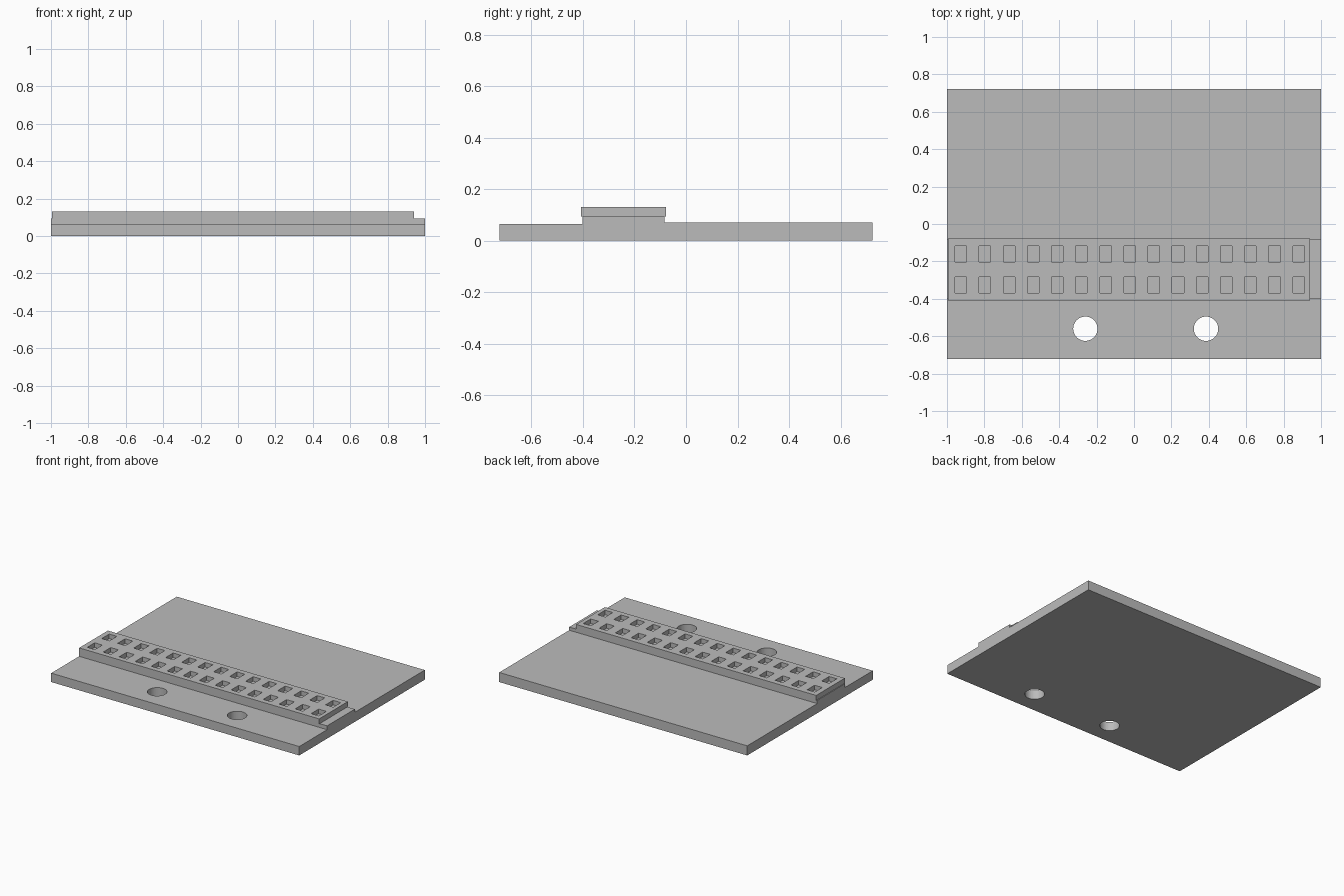
import bpy, bmesh
from mathutils import Matrix, Vector

cube = bpy.data.objects.get("Cube")
if cube:
    bpy.data.objects.remove(cube, do_unlink=True)

grey = bpy.data.materials.new("mid grey")
grey.use_nodes = True
GREY = (0.5, 0.5, 0.5, 1)
grey.diffuse_color = GREY
grey.node_tree.nodes["Principled BSDF"].inputs["Base Color"].default_value = GREY


def finish(name, bm):
    bmesh.ops.recalc_face_normals(bm, faces=bm.faces)
    mesh = bpy.data.meshes.new(name)
    bm.to_mesh(mesh)
    bm.free()
    mesh.materials.append(grey)
    obj = bpy.data.objects.new(name, mesh)
    bpy.context.collection.objects.link(obj)
    return obj


def add_box(bm, low, high):
    low, high = Vector(low), Vector(high)
    matrix = Matrix.Translation((low + high) / 2) @ Matrix.Diagonal((high - low).to_4d())
    bmesh.ops.create_cube(bm, size=1, matrix=matrix)


def cut(obj, name, bm):
    cutter = finish(name, bm)
    cutter.hide_render = True
    cutter.hide_viewport = True
    cutter.display_type = 'WIRE'
    mod = obj.modifiers.new(name, 'BOOLEAN')
    mod.operation = 'DIFFERENCE'
    mod.solver = 'EXACT'
    mod.object = cutter


# Base plate: stepped side profile extruded along x
profile = [(-0.723, 0), (0.723, 0), (0.723, 0.07), (-0.083, 0.07),
           (-0.083, 0.093), (-0.402, 0.093), (-0.402, 0.065), (-0.723, 0.065)]
bm = bmesh.new()
face = bm.faces.new([bm.verts.new((-1, y, z)) for y, z in profile])
side = bmesh.ops.extrude_face_region(bm, geom=[face])
bmesh.ops.translate(bm, vec=(2, 0, 0),
                    verts=[g for g in side["geom"] if isinstance(g, bmesh.types.BMVert)])
base_plate = finish("base_plate", bm)

# Two round mounting holes
bm = bmesh.new()
for x in (-0.26, 0.385):
    bmesh.ops.create_cone(bm, cap_ends=True, segments=48, radius1=0.065, radius2=0.065,
                          depth=0.4, matrix=Matrix.Translation((x, -0.56, 0)))
cut(base_plate, "mounting_hole_cutter", bm)

# Raised socket strip, short of the left end
bm = bmesh.new()
add_box(bm, (-0.995, -0.408, 0.093), (0.94, -0.078, 0.13))
socket_strip = finish("socket_strip", bm)

# Two rows of rectangular sockets
bm = bmesh.new()
for y in (-0.16, -0.327):
    for i in range(15):
        x = -0.926 + i * 0.129
        add_box(bm, (x - 0.031, y - 0.043, 0.097), (x + 0.031, y + 0.043, 0.2))
cut(socket_strip, "socket_cutter", bm)

# Smooth hole walls, sharp edges kept
bpy.ops.object.select_all(action='DESELECT')
base_plate.select_set(True)
bpy.context.view_layer.objects.active = base_plate
bpy.ops.object.shade_smooth_by_angle()
